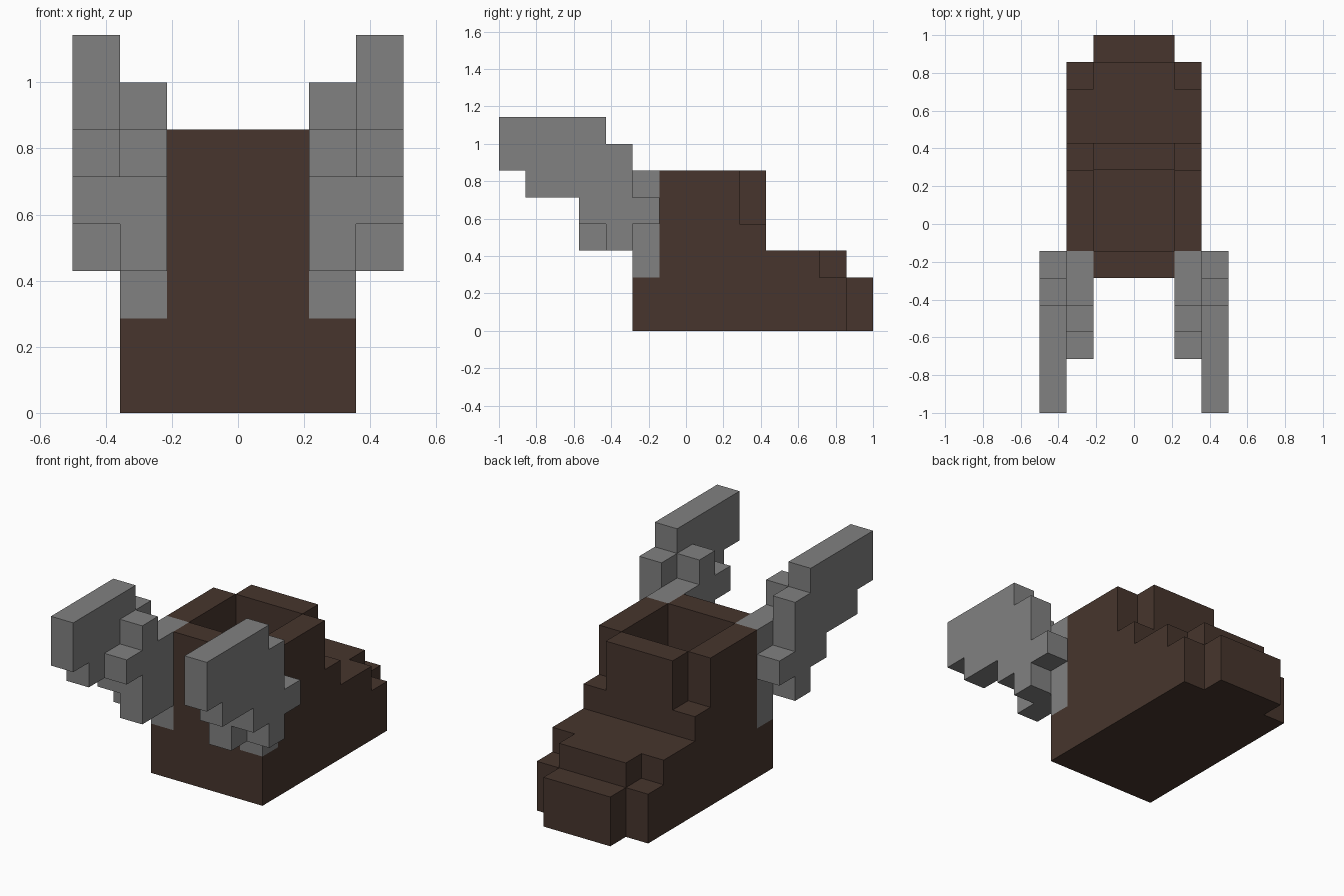
import bpy, bmesh
from mathutils import Vector

cube = bpy.data.objects.get("Cube")
if cube:
    bpy.data.objects.remove(cube, do_unlink=True)

U = 1 / 7  # edge length of one block


def material(name, rgb):
    mat = bpy.data.materials.new(name)
    mat.use_nodes = True
    mat.diffuse_color = (*rgb, 1)
    bsdf = next(n for n in mat.node_tree.nodes if n.type == 'BSDF_PRINCIPLED')
    bsdf.inputs["Base Color"].default_value = (*rgb, 1)
    return mat


def block(x0, x1, y0, y1, z0, z1):
    """Set of unit cells in a box; x cells are centred on whole numbers."""
    return {(x, y, z) for x in range(x0, x1 + 1)
            for y in range(y0, y1) for z in range(z0, z1)}


def build(name, cells, mat):
    """Skin the outside of a set of cells and merge the flat areas."""
    bm = bmesh.new()
    verts = {}
    for cell in cells:
        for axis in range(3):
            for side in (0, 1):
                near = list(cell)
                near[axis] += 2 * side - 1
                if tuple(near) in cells:
                    continue
                b, c = (axis + 1) % 3, (axis + 2) % 3
                ring = []
                for db, dc in ((0, 0), (1, 0), (1, 1), (0, 1)):
                    p = list(cell)
                    p[axis] += side
                    p[b] += db
                    p[c] += dc
                    p = tuple(p)
                    if p not in verts:
                        verts[p] = bm.verts.new(Vector((p[0] - 0.5, p[1], p[2])) * U)
                    ring.append(verts[p])
                bm.faces.new(ring if side else ring[::-1])
    bmesh.ops.dissolve_limit(bm, angle_limit=0.01, verts=bm.verts[:], edges=bm.edges[:])
    mesh = bpy.data.meshes.new(name)
    bm.to_mesh(mesh)
    bm.free()
    mesh.materials.append(mat)
    obj = bpy.data.objects.new(name, mesh)
    bpy.context.collection.objects.link(obj)


leather = material("dark brown leather", (0.063, 0.036, 0.026))
feather = material("grey feather", (0.220, 0.220, 0.220))

# Boot: sole, rounded toe, instep and shaft
boot = block(-2, 2, -2, 6, 0, 2) | block(-1, 1, 6, 7, 0, 2)
boot |= block(-2, 2, -1, 5, 2, 3) | block(-1, 1, 5, 6, 2, 3)
boot |= block(-2, 2, -1, 3, 3, 4)
boot |= block(-2, 2, -1, 2, 4, 6) | block(-1, 1, 2, 3, 4, 6)
# Heel panel between the wing roots
boot |= block(-1, 1, -2, -1, 2, 6)
# Opening for the foot
boot -= block(-1, 1, -1, 2, 1, 6)
build("boot", boot, leather)

# Wing rows: column, height, start and end along y
wing_rows = [
    (2, 2, -2, -1), (2, 3, -4, -1), (2, 4, -4, -1), (2, 5, -5, -1), (2, 6, -4, -3),
    (3, 3, -3, -2), (3, 4, -4, -1), (3, 5, -6, -2), (3, 6, -7, -2), (3, 7, -7, -3),
]
for name, s in (("left_wing", 1), ("right_wing", -1)):
    cells = set()
    for x, z, y0, y1 in wing_rows:
        cells |= block(s * x, s * x, y0, y1, z, z + 1)
    build(name, cells, feather)
